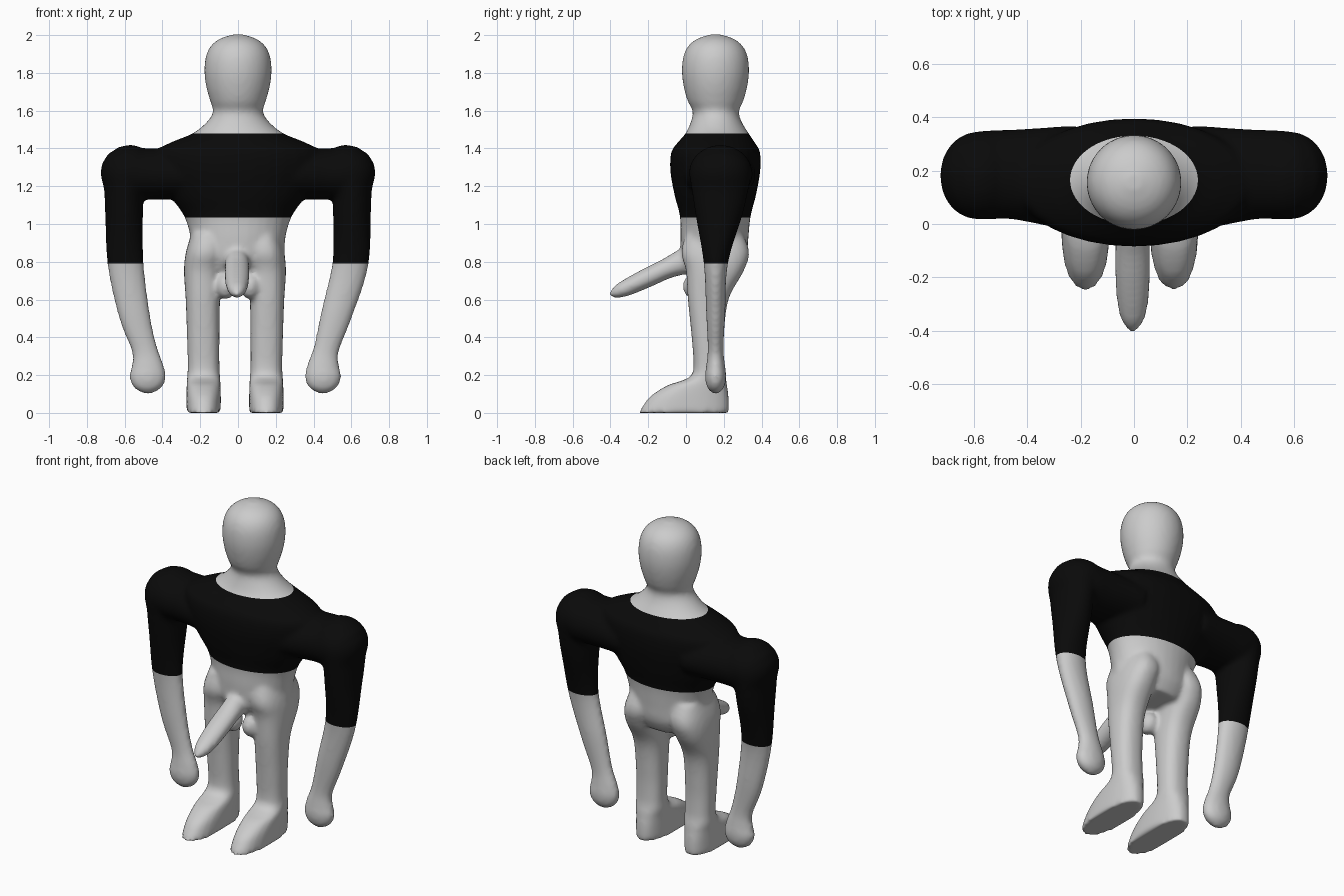
import bpy, bmesh
from math import cos, sin, pi, copysign
from mathutils import Vector

if "Cube" in bpy.data.objects:
    bpy.data.objects.remove(bpy.data.objects["Cube"])

bm = bmesh.new()
N = 32


def spline(p, steps=6):
    """Catmull-Rom interpolation through rows of numbers."""
    p = [Vector(r) for r in p]
    out = []
    for i in range(len(p) - 1):
        a, b, c, d = p[max(i - 1, 0)], p[i], p[i + 1], p[min(i + 2, len(p) - 1)]
        for k in range(steps):
            t = k / steps
            out.append(0.5 * (2 * b + (c - a) * t + (2 * a - 5 * b + 4 * c - d) * t * t
                              + (3 * b - a - 3 * c + d) * t ** 3))
    return out + [p[-1]]


def loft(rows, side, tangent=None, power=2.0):
    """Rows are (x, y, z, radius along side, other radius)."""
    rows = spline(rows)
    side = Vector(side)
    rings = []
    for i, r in enumerate(rows):
        c = Vector(r[:3])
        t = Vector(tangent) if tangent else (
            Vector(rows[min(i + 1, len(rows) - 1)][:3]) - Vector(rows[max(i - 1, 0)][:3])).normalized()
        n = side.cross(t).normalized()
        ring = []
        for k in range(N):
            u, v = cos(2 * pi * k / N), sin(2 * pi * k / N)
            u, v = (copysign(abs(q) ** (2 / power), q) for q in (u, v))
            ring.append(bm.verts.new(c + side * u * r[3] + n * v * r[4]))
        rings.append(ring)
    faces = [bm.faces.new(rings[0]), bm.faces.new(rings[-1])]
    for a, b in zip(rings, rings[1:]):
        for k in range(N):
            j = (k + 1) % N
            faces.append(bm.faces.new((a[k], a[j], b[j], b[k])))
    bmesh.ops.recalc_face_normals(bm, faces=faces)


# torso, neck and head: z, centre y, half width, half depth
torso = [(.74, .15, .19, .13), (.82, .15, .245, .17), (.92, .15, .25, .18), (1.04, .155, .285, .187),
         (1.15, .155, .36, .215), (1.28, .155, .43, .238), (1.38, .157, .44, .235), (1.43, .16, .36, .205),
         (1.48, .165, .24, .167), (1.54, .16, .165, .135), (1.595, .158, .132, .122),
         (1.65, .156, .147, .147), (1.72, .156, .167, .167), (1.8, .156, .178, .178),
         (1.88, .156, .172, .172), (1.94, .156, .146, .146), (1.98, .156, .098, .098), (2.003, .156, .03, .03)]
loft([(0, y, z, d, w) for z, y, w, d in torso], (0, 1, 0), (0, 0, 1))

# leg with foot: z, centre x, half width, front y, back y
leg = [(.95, .14, .09, 0, .30), (.85, .155, .105, -.025, .335), (.75, .17, .1, 0, .305),
       (.6, .17, .091, .01, .225), (.4, .168, .086, .03, .2), (.25, .166, .084, .04, .2),
       (.195, .166, .087, .025, .208), (.168, .166, .089, -.03, .215), (.145, .166, .09, -.1, .218),
       (.095, .166, .091, -.18, .225), (.05, .166, .091, -.22, .228), (0, .166, .091, -.25, .228)]

# arm with hand: x, y, z, half depth, half thickness
arm = [(.22, .17, 1.26, .2, .13), (.44, .185, 1.265, .17, .135), (.52, .185, 1.265, .167, .138),
       (.585, .182, 1.265, .165, .148), (.602, .18, 1.18, .15, .108), (.603, .175, 1.05, .125, .1),
       (.595, .158, .79, .064, .096), (.535, .157, .52, .05, .083), (.482, .157, .34, .042, .068),
       (.466, .157, .25, .05, .085), (.464, .157, .19, .056, .097), (.464, .157, .135, .045, .075),
       (.464, .157, .103, .015, .025)]

for s in (-1, 1):
    loft([(s * x - .016, (f + b) / 2, z, (b - f) / 2, w) for z, x, w, f, b in leg],
         (0, 1, 0), (0, 0, 1), 2.4)
    loft([(s * x - (.014 if z < .6 else 0), y, z, a, b) for x, y, z, a, b in arm], (0, 1, 0))
    # rounded groin lobes
    loft([(s * .065, .045, .67 + .068 * cos(pi * k / 8), .052 * sin(pi * k / 8) + .002,
           .06 * sin(pi * k / 8) + .002) for k in range(9)], (1, 0, 0), (0, 0, 1))

# front groin shaft
loft([(-.005, .1, .83, .06, .07), (-.005, 0, .805, .063, .07), (-.005, -.1, .765, .066, .055),
      (-.005, -.2, .718, .066, .052), (-.005, -.3, .67, .058, .046), (-.005, -.36, .643, .043, .036),
      (-.005, -.403, .622, .012, .012)], (1, 0, 0))

# fuse all parts into one smooth skin
raw = bpy.data.meshes.new("body_parts")
bm.to_mesh(raw)
bm.free()
body = bpy.data.objects.new("body", raw)
bpy.context.collection.objects.link(body)
rm = body.modifiers.new("fuse", 'REMESH')
rm.mode = 'VOXEL'
rm.voxel_size = .013
sm = body.modifiers.new("soften", 'SMOOTH')
sm.factor = .5
sm.iterations = 8
skin = bpy.data.meshes.new_from_object(body.evaluated_get(bpy.context.evaluated_depsgraph_get()))
body.modifiers.clear()
body.data = skin

# black cropped shirt: cut clean hems, then colour the faces
skin.materials.clear()
for name, col in (("skin_grey", (.8, .8, .8, 1)), ("shirt_black", (.003, .003, .003, 1))):
    m = bpy.data.materials.new(name)
    m.diffuse_color = col
    m.use_nodes = True
    m.node_tree.nodes["Principled BSDF"].inputs["Base Color"].default_value = m.diffuse_color
    skin.materials.append(m)
bm = bmesh.new()
bm.from_mesh(skin)
for z in (.79, 1.035, 1.48):
    bmesh.ops.bisect_plane(bm, geom=bm.verts[:] + bm.edges[:] + bm.faces[:], dist=1e-5,
                           plane_co=(0, 0, z), plane_no=(0, 0, 1))
low = min(v.co.z for v in bm.verts)
for f in bm.faces:
    c = f.calc_center_median()
    f.material_index = int((.79 if abs(c.x) > .4 else 1.035) < c.z < 1.48)
    f.smooth = True
bmesh.ops.translate(bm, verts=bm.verts[:], vec=(0, 0, -low))
bm.to_mesh(skin)
bm.free()
